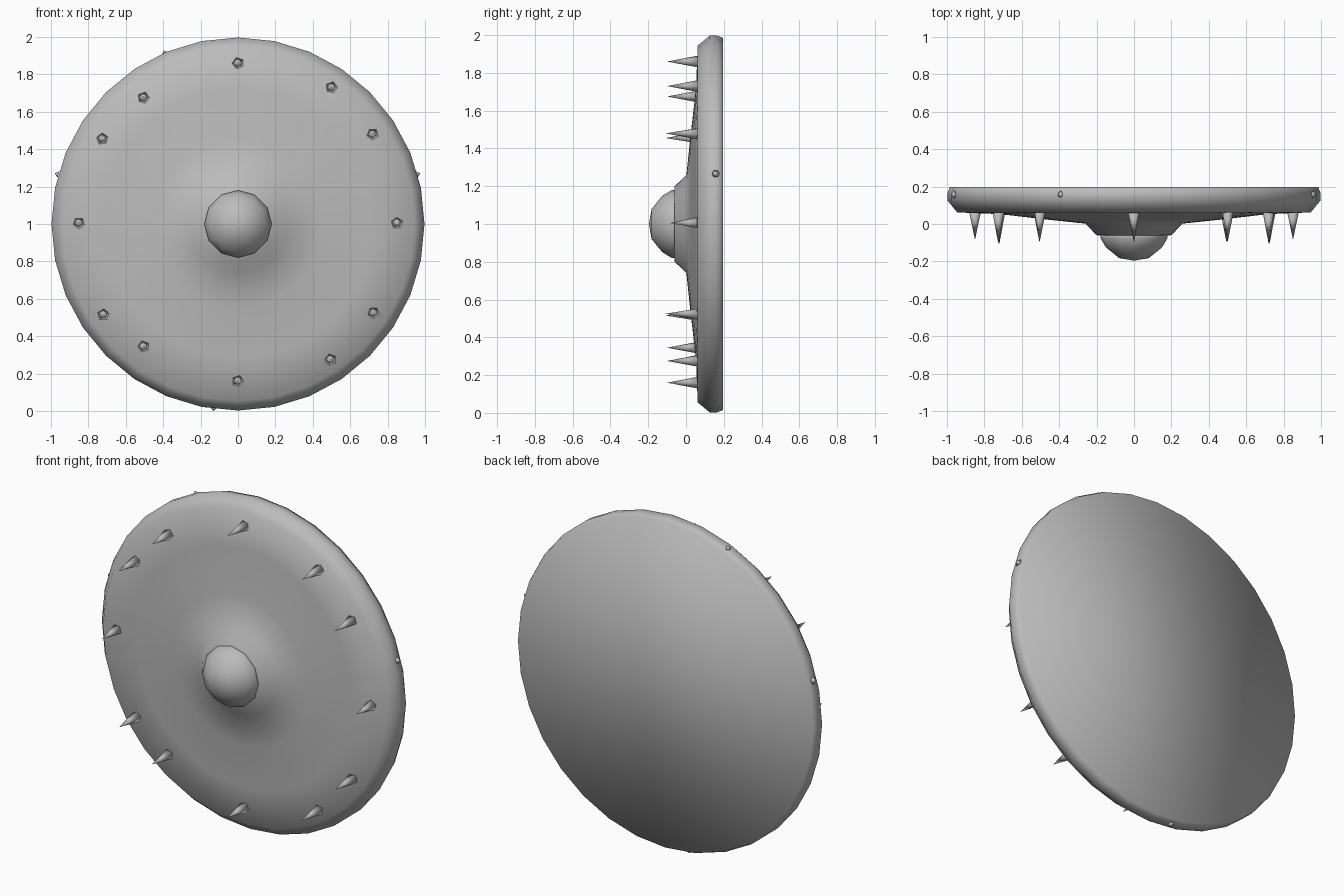
import bpy, bmesh, math
from mathutils import Vector

if "Cube" in bpy.data.objects:
    bpy.data.objects.remove(bpy.data.objects["Cube"])

grey = bpy.data.materials.new("steel grey")
grey.diffuse_color = (0.5, 0.5, 0.5, 1)
grey.use_nodes = True
grey.node_tree.nodes["Principled BSDF"].inputs["Base Color"].default_value = grey.diffuse_color
CZ = 1.0  # height of the shield centre


def finish(name, bm):
    bmesh.ops.recalc_face_normals(bm, faces=bm.faces[:])
    for f in bm.faces:
        f.smooth = True
    me = bpy.data.meshes.new(name)
    bm.to_mesh(me)
    bm.free()
    me.materials.append(grey)
    ob = bpy.data.objects.new(name, me)
    bpy.context.collection.objects.link(ob)
    return ob


def lathe(name, profile, sides, cap_back=True):
    """Spin (radius, y) points around the y axis; radius 0 makes a tip."""
    bm = bmesh.new()
    rings = []
    for r, y in profile:
        if r == 0:
            rings.append([bm.verts.new((0, y, CZ))])
        else:
            rings.append([bm.verts.new((r * math.sin(a), y, CZ + r * math.cos(a)))
                          for a in (2 * math.pi * i / sides for i in range(sides))])
    for a, b in zip(rings, rings[1:]):
        for i in range(sides):
            j = (i + 1) % sides
            if len(b) == 1:
                bm.faces.new((a[i], a[j], b[0]))
            else:
                bm.faces.new((a[i], a[j], b[j], b[i]))
    if cap_back:
        bm.faces.new(rings[0])
    return finish(name, bm)


def spike(name, base, direction, radius, length, sides, turn=0.0):
    """Pointed cone from a base centre along a direction."""
    bm = bmesh.new()
    bmesh.ops.create_cone(bm, cap_ends=True, segments=sides, radius1=radius,
                          radius2=0, depth=length)
    d = Vector(direction).normalized()
    rot = Vector((0, 0, 1)).rotation_difference(d).to_matrix()
    for v in bm.verts:
        c, s = math.cos(turn), math.sin(turn)
        p = Vector((v.co.x * c - v.co.y * s, v.co.x * s + v.co.y * c,
                    v.co.z + length / 2))
        v.co = rot @ p + Vector(base)
    return finish(name, bm)


# Round shield body: flat back, bevelled rim, shallow cone front
lathe("shield_body", [(0.985, 0.197), (0.997, 0.165), (0.997, 0.125), (0.945, 0.062),
                      (0.72, 0.053), (0.45, 0.022), (0.26, 0.002),
                      (0.2, -0.06), (0.0, -0.065)], 32)

# Central boss dome
lathe("boss_dome", [(0.18, -0.05), (0.18, -0.075), (0.15, -0.125),
                    (0.08, -0.182), (0.0, -0.196)], 12)

# Ring of front spikes: x, z, tip y
spots = [(0, 1.86, -0.1), (0.5, 1.73, -0.1), (0.72, 1.48, -0.108), (0.85, 1.005, -0.085),
         (0.725, 0.525, -0.108), (0.495, 0.275, -0.1), (0, 0.16, -0.1), (-0.505, 0.345, -0.1),
         (-0.72, 0.515, -0.108), (-0.725, 1.455, -0.108), (-0.505, 1.675, -0.1),
         (-0.85, 1.005, -0.085)]
for i, (x, z, tip) in enumerate(spots):
    base_y = 0.07
    spike(f"spike_{i + 1}", (x, base_y, z), (0, -1, 0), 0.034, base_y - tip, 5,
          math.atan2(z - CZ, x))

# Tiny studs peeking out of the rim
for i, (x, z) in enumerate([(-0.39, 1.91), (0.955, 1.265), (-0.96, 1.265), (-0.13, 0.02)]):
    out = Vector((x, 0, z - CZ)).normalized()
    spike(f"rim_stud_{i + 1}", (x, 0.157, z), out, 0.022, 0.02, 6)
